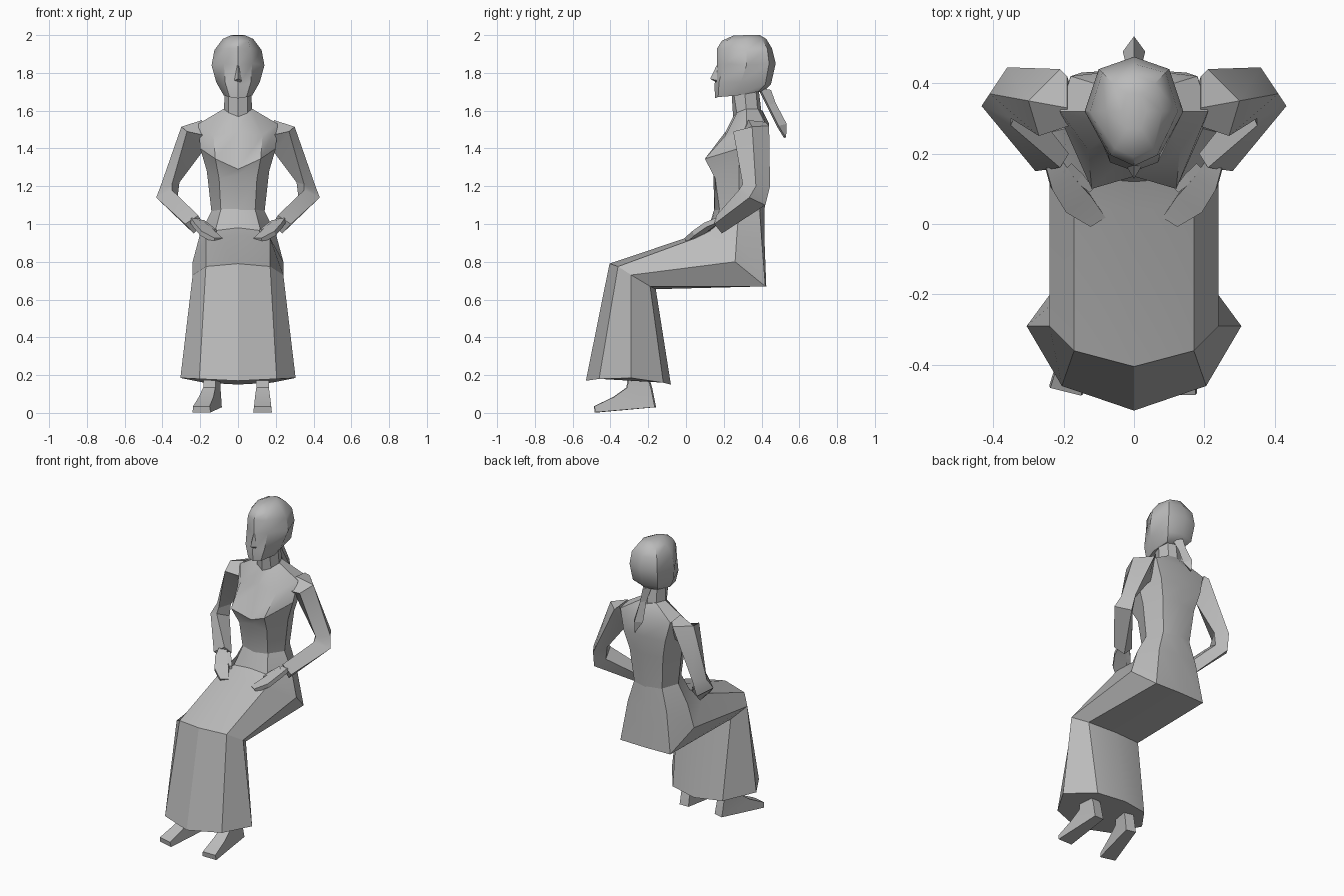
import bpy, bmesh, math
from mathutils import Vector, Matrix

grey = bpy.data.materials.new("plain grey")
grey.diffuse_color = (0.5, 0.5, 0.5, 1)


def loft(name, rings, smooth=32):
    """Skin closed rings of equal length and cap both ends."""
    bm = bmesh.new()
    vs = [[bm.verts.new(p) for p in r] for r in rings]
    n = len(vs[0])
    for a, b in zip(vs, vs[1:]):
        for i in range(n):
            j = (i + 1) % n
            bm.faces.new((a[i], a[j], b[j], b[i]))
    bm.faces.new(vs[0])
    bm.faces.new(vs[-1])
    bmesh.ops.recalc_face_normals(bm, faces=bm.faces)
    me = bpy.data.meshes.new(name)
    bm.to_mesh(me)
    bm.free()
    me.materials.append(grey)
    ob = bpy.data.objects.new(name, me)
    bpy.context.collection.objects.link(ob)
    bpy.ops.object.select_all(action='DESELECT')
    ob.select_set(True)
    bpy.context.view_layer.objects.active = ob
    if smooth:
        bpy.ops.object.shade_smooth_by_angle(angle=math.radians(smooth))
    return ob


def sym(half):
    """Half ring, front centre to back centre, completed across x = 0."""
    return half + [(-x, y, z) for x, y, z in half[-2:0:-1]]


def flip(rings, s):
    return [[(s * x, y, z) for x, y, z in r] for r in rings]


def blade(points, widths, side, up):
    """Flat four-sided rings along a path, for hands and thumbs."""
    side, up = Vector(side), Vector(up)
    return [[tuple(Vector(p) + side * w * a + up * b)
             for a, b in ((-1, -1), (1, -1), (1, 1), (-1, 1))]
            for p, w in zip(points, widths)]


# skirt: waist, hips, seat, knees, hem
skirt = [
    [(0, .15, 1.08), (.09, .18, 1.08), (.14, .28, 1.07), (.10, .39, 1.07), (0, .415, 1.07)],
    [(0, .12, .98), (.12, .13, .965), (.20, .27, .95), (.14, .40, .93), (0, .415, .93)],
    [(0, .04, .94), (.17, .05, .925), (.24, .26, .80), (.18, .42, .67), (0, .425, .67)],
    [(0, -.405, .79), (.17, -.36, .775), (.24, -.29, .73), (.19, -.19, .67), (0, -.16, .655)],
    [(0, -.53, .17), (.205, -.46, .18), (.305, -.29, .185), (.18, -.12, .16), (0, -.08, .15)],
]
loft("skirt", [sym(r) for r in skirt])

# bodice: waist, under bust, bust, shoulders, neck base
bodice = [
    [(0, .15, 1.06), (.09, .18, 1.06), (.14, .28, 1.06), (.10, .39, 1.06), (0, .415, 1.06)],
    [(0, .145, 1.26), (.10, .155, 1.24), (.165, .28, 1.28), (.12, .41, 1.28), (0, .43, 1.28)],
    [(0, .135, 1.29), (.12, .10, 1.345), (.20, .28, 1.40), (.15, .43, 1.40), (0, .44, 1.40)],
    [(0, .21, 1.49), (.13, .21, 1.47), (.21, .32, 1.53), (.18, .42, 1.53), (0, .44, 1.53)],
    [(0, .25, 1.57), (.05, .27, 1.59), (.075, .32, 1.61), (.05, .38, 1.61), (0, .405, 1.60)],
]
loft("bodice", [sym(r) for r in bodice])

# neck
neck = [
    [(0, .25, 1.56), (.05, .27, 1.58), (.075, .32, 1.59), (.05, .38, 1.59), (0, .40, 1.59)],
    [(0, .24, 1.71), (.05, .25, 1.71), (.07, .31, 1.71), (.05, .37, 1.71), (0, .385, 1.71)],
]
loft("neck", [sym(r) for r in neck])

# head with hair, chin to crown
head = [
    [(0, .155, 1.665), (.045, .17, 1.672), (.075, .27, 1.68), (.06, .38, 1.70), (0, .41, 1.70)],
    [(0, .15, 1.73), (.068, .175, 1.75), (.115, .29, 1.75), (.09, .42, 1.74), (0, .45, 1.74)],
    [(0, .165, 1.84), (.075, .20, 1.85), (.14, .32, 1.84), (.10, .44, 1.85), (0, .475, 1.85)],
    [(0, .165, 1.93), (.065, .195, 1.93), (.125, .32, 1.92), (.09, .43, 1.93), (0, .455, 1.93)],
    [(0, .19, 1.97), (.055, .215, 1.97), (.08, .32, 1.98), (.06, .40, 1.98), (0, .425, 1.98)],
    [(0, .25, 1.997), (.02, .27, 1.998), (.035, .32, 2.0), (.02, .37, 2.0), (0, .39, 2.0)],
]
loft("head", [sym(r) for r in head], 40)

# nose
loft("nose", [
    [(-.02, .17, 1.745), (.02, .17, 1.745), (0, .17, 1.745)],
    [(-.022, .165, 1.76), (.022, .165, 1.76), (0, .128, 1.768)],
    [(-.006, .17, 1.84), (.006, .17, 1.84), (0, .162, 1.84)]], 0)

# ponytail
loft("ponytail", [
    [(-w, y0, z0), (0, y1, z1), (w, y0, z0), (0, y0 - .005, z0 - .01)]
    for w, y0, z0, y1, z1 in ((.03, .39, 1.72, .45, 1.71), (.018, .435, 1.63, .475, 1.64),
                              (.032, .49, 1.52, .533, 1.53), (.002, .524, 1.465, .53, 1.46))], 0)

# arm rings: shoulder root, shoulder, elbow top, elbow bottom, wrist
arm = [
    [(.18, .28, 1.47), (.19, .33, 1.55), (.19, .42, 1.54), (.17, .36, 1.40)],
    [(.27, .25, 1.49), (.30, .35, 1.515), (.21, .44, 1.52), (.19, .35, 1.38)],
    [(.35, .30, 1.21), (.41, .37, 1.20), (.36, .445, 1.20), (.31, .37, 1.22)],
    [(.35, .28, 1.18), (.433, .335, 1.14), (.37, .42, 1.10), (.32, .37, 1.14)],
    [(.21, .16, 1.045), (.28, .15, 1.00), (.235, .19, .95), (.185, .20, 1.0)],
]
hand = blade([(.23, .175, 1.02), (.205, .12, .995), (.16, .06, .95), (.105, .01, .913)],
             [.025, .035, .042, .025], (.85, -.53, 0), (-.003, -.005, .012))
thumb = blade([(.19, .16, 1.01), (.155, .13, .985), (.12, .095, .96)],
              [.018, .015, .008], (.7, -.7, 0), (0, 0, .01))

# foot rings: shin, ankle, instep to heel, toe
foot = [[(-w, f, zf), (w, f, zf), (w * k, b, zb), (-w * k, b, zb)]
        for w, k, f, zf, b, zb in ((.035, 1, -.30, .24, -.22, .24), (.033, .9, -.31, .135, -.185, .13),
                                   (.04, .8, -.38, .085, -.165, .03), (.045, 1.1, -.485, .035, -.48, .003))]

for s, label in ((1, "left"), (-1, "right")):
    loft(label + "_arm", flip(arm, s), 25)
    loft(label + "_hand", flip(hand, s), 25)
    loft(label + "_thumb", flip(thumb, s), 0)
    ob = loft(label + "_foot", foot, 25)
    # the right foot turns outwards about the heel
    turn = 0 if s > 0 else -14
    pivot = Matrix.Translation((0, -.2, 0))
    ob.data.transform(Matrix.Translation((.13 if s > 0 else -.125, 0, 0)) @ pivot
                      @ Matrix.Rotation(math.radians(turn), 4, 'Z') @ pivot.inverted())
